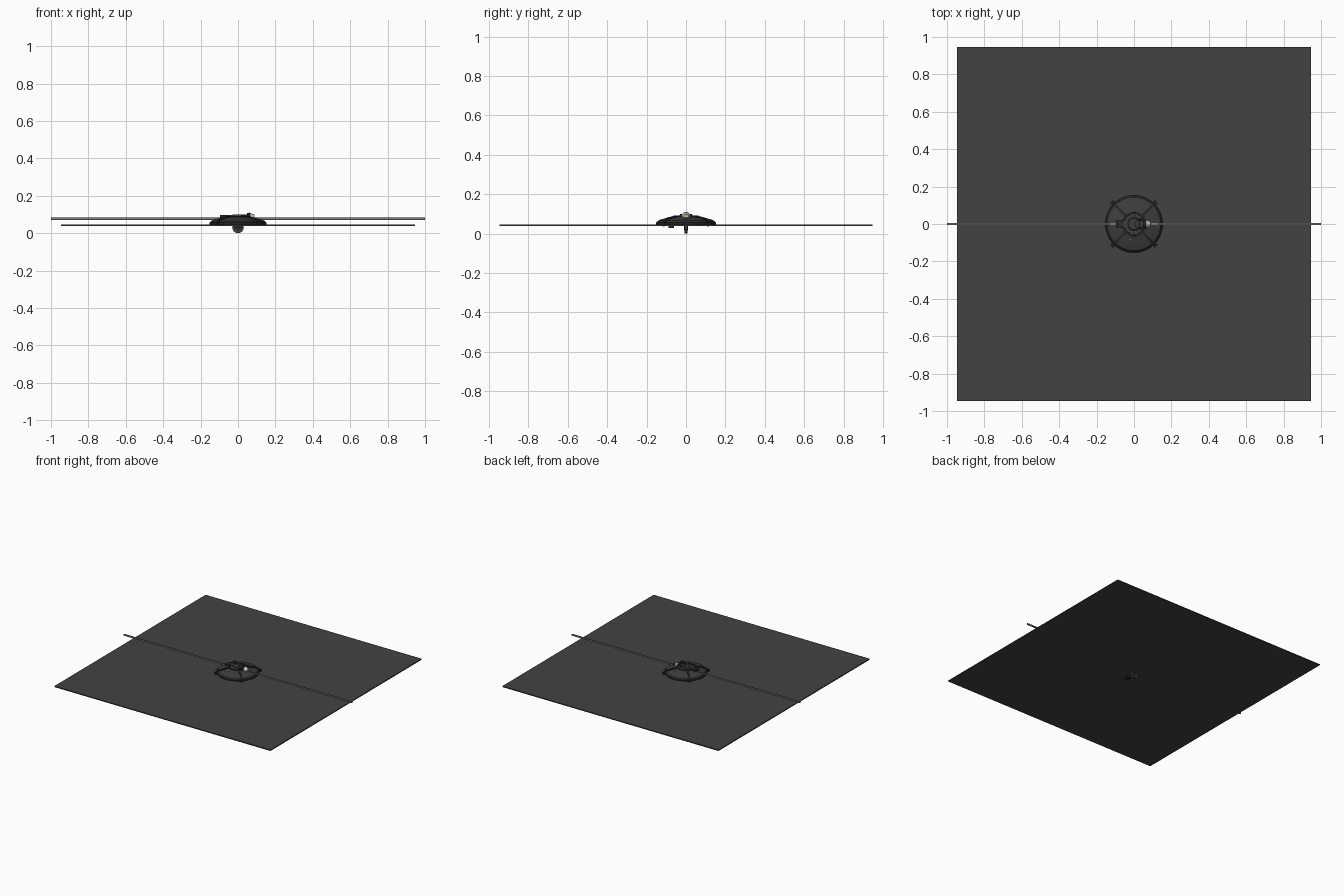
import bpy, bmesh, math
from mathutils import Matrix, Vector

if "Cube" in bpy.data.objects:
    bpy.data.objects.remove(bpy.data.objects["Cube"])


def mat(name, rgb):
    m = bpy.data.materials.new(name)
    m.diffuse_color = (*rgb, 1)
    m.use_nodes = True
    m.node_tree.nodes["Principled BSDF"].inputs["Base Color"].default_value = m.diffuse_color
    return m


PLATE = mat("plate grey", (0.055, 0.055, 0.055))
SHELL = mat("shell grey", (0.045, 0.045, 0.045))
DARK = mat("dark trim", (0.02, 0.02, 0.02))
CREAM = mat("pale lens", (0.55, 0.55, 0.36))
OLIVE = mat("beam olive", (0.22, 0.22, 0.16))


def finish(name, bm, material, smooth=False):
    bmesh.ops.recalc_face_normals(bm, faces=bm.faces)
    me = bpy.data.meshes.new(name)
    bm.to_mesh(me)
    bm.free()
    me.materials.append(material)
    ob = bpy.data.objects.new(name, me)
    bpy.context.collection.objects.link(ob)
    if smooth:
        bpy.ops.object.select_all(action='DESELECT')
        ob.select_set(True)
        bpy.context.view_layer.objects.active = ob
        bpy.ops.object.shade_smooth_by_angle(angle=math.radians(35))
    return ob


def box(name, lo, hi, material):
    lo, hi = Vector(lo), Vector(hi)
    bm = bmesh.new()
    bmesh.ops.create_cube(bm, size=1, matrix=Matrix.Translation((lo + hi) / 2)
                          @ Matrix.Diagonal((*(hi - lo), 1)))
    return finish(name, bm, material)


def cone(name, centre, r1, r2, depth, material, axis='Z', sides=24):
    rot = {'Z': Matrix(), 'X': Matrix.Rotation(math.pi / 2, 4, 'Y'),
           'Y': Matrix.Rotation(-math.pi / 2, 4, 'X')}[axis]
    bm = bmesh.new()
    bmesh.ops.create_cone(bm, cap_ends=True, segments=sides, radius1=r1, radius2=r2,
                          depth=depth, matrix=Matrix.Translation(centre) @ rot)
    return finish(name, bm, material, True)


def lathe(name, profile, material, centre=(0, 0), closed=False, sides=48):
    bm = bmesh.new()
    vs = [bm.verts.new((r, 0, z)) for r, z in profile]
    pairs = list(zip(vs, vs[1:])) + ([(vs[-1], vs[0])] if closed else [])
    edges = [bm.edges.new(p) for p in pairs]
    bmesh.ops.spin(bm, geom=vs + edges, axis=(0, 0, 1), cent=(0, 0, 0),
                   angle=2 * math.pi, steps=sides)
    bmesh.ops.remove_doubles(bm, verts=bm.verts, dist=1e-5)
    bmesh.ops.translate(bm, verts=bm.verts, vec=(*centre, 0))
    return finish(name, bm, material, True)


# large thin square plate
box("base_plate", (-0.947, -0.947, 0.038), (0.947, 0.947, 0.046), PLATE)

# domed body with a rim and a raised collar
lathe("dome_shell", [(0, 0.04), (0.148, 0.04), (0.15, 0.055), (0.143, 0.066), (0.125, 0.073),
                     (0.095, 0.081), (0.065, 0.086), (0.06, 0.09), (0, 0.09)], SHELL)
lathe("dome_rim", [(0.143, 0.044), (0.152, 0.044), (0.153, 0.056), (0.146, 0.062)], DARK, closed=True)
lathe("collar_ring", [(0.053, 0.084), (0.064, 0.084), (0.063, 0.093), (0.055, 0.093)], DARK, closed=True)

# four curved clamp legs over the dome, with feet
for i in range(4):
    a = math.radians(45 + 90 * i)
    bm = bmesh.new()
    rows = []
    for r, z in ((0.06, 0.09), (0.10, 0.085), (0.13, 0.077), (0.152, 0.065), (0.165, 0.046)):
        rows.append([bm.verts.new((r + dr, y, z + dz)) for y, dr, dz in
                     ((-0.006, 0, 0.002), (0.006, 0, 0.002), (0.006, -0.006, -0.009), (-0.006, -0.006, -0.009))])
    for p, q in zip(rows, rows[1:]):
        for k in range(4):
            bm.faces.new((p[k], p[(k + 1) % 4], q[(k + 1) % 4], q[k]))
    bm.faces.new(rows[0])
    bm.faces.new(rows[-1])
    bmesh.ops.create_cube(bm, size=1, matrix=Matrix.Translation((0.163, 0, 0.052))
                          @ Matrix.Diagonal((0.012, 0.024, 0.016, 1)))
    bm.transform(Matrix.Rotation(a, 4, 'Z'))
    finish(f"clamp_leg_{i + 1}", bm, DARK)

# emitter head: tail block, round hub, neck and pale lens
box("head_bar", (-0.06, -0.012, 0.085), (0.065, 0.012, 0.096), SHELL)
box("head_tail", (-0.096, -0.019, 0.078), (-0.06, 0.019, 0.097), DARK)
cone("head_hub", (0, 0, 0.093), 0.036, 0.03, 0.012, SHELL)
lathe("hub_ring", [(0.02, 0.094), (0.03, 0.094), (0.029, 0.101), (0.022, 0.101)], DARK, (0.032, 0), True, 32)
cone("lens_housing", (0.055, 0, 0.086), 0.02, 0.024, 0.016, DARK, 'X')
cone("lens", (0.076, 0, 0.086), 0.023, 0.012, 0.026, CREAM, 'X')

# small indicator studs on the dome
for i, (x, y) in enumerate(((0.033, 0.085), (-0.05, -0.09), (0.033, -0.09), (-0.02, -0.085))):
    cone(f"stud_{i + 1}", (x, y, 0.081), 0.004, 0.003, 0.008, CREAM, sides=10)

# long straight beam with lighter strips along its sides and top
box("beam", (-1, -0.003, 0.071), (1, 0.003, 0.083), DARK)
for s in (-1, 1):
    box(f"beam_side_strip_{'front' if s < 0 else 'back'}", (-1, s * 0.0035 - 0.0008, 0.073),
        (1, s * 0.0035 + 0.0008, 0.081), OLIVE)
box("beam_top_strip", (-1, -0.0015, 0.0825), (1, 0.0015, 0.084), OLIVE)

# hanging wheel and small fittings under the plate
cone("under_wheel", (0, 0, 0.031), 0.031, 0.031, 0.014, SHELL, 'Y')
cone("under_wheel_hub", (0, 0, 0.029), 0.012, 0.012, 0.022, DARK, 'Y', 16)
box("under_fitting", (-0.02, -0.09, 0.028), (0.02, -0.06, 0.04), DARK)
